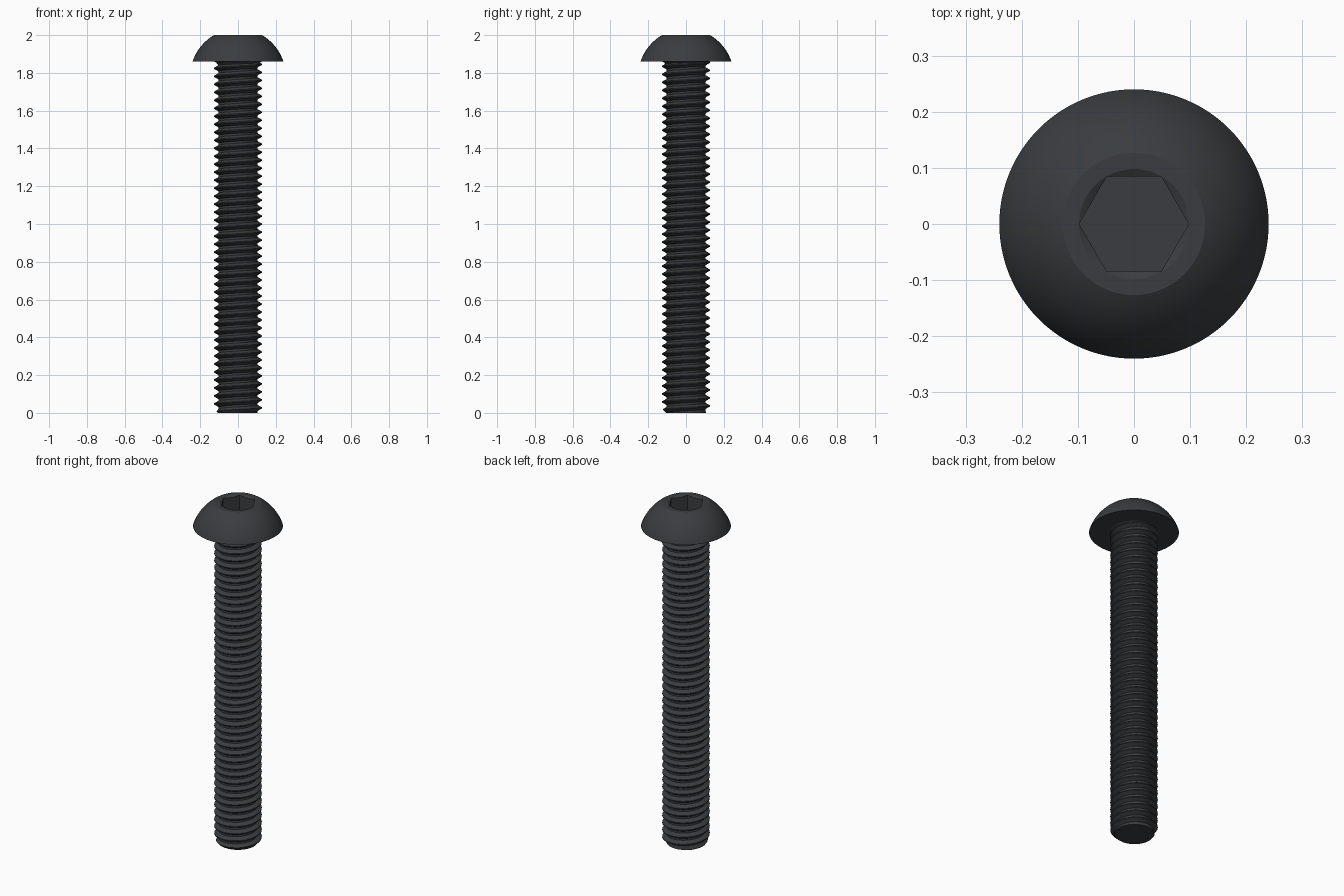
import bpy, bmesh, math

if "Cube" in bpy.data.objects:
    bpy.data.objects.remove(bpy.data.objects["Cube"])

PITCH, MAJOR, MINOR = 0.0423, 0.127, 0.104
SEAT, TOP, SEGS = 1.861, 2.0, 96

steel = bpy.data.materials.new("black_steel")
steel.diffuse_color = (0.042, 0.046, 0.05, 1)
steel.use_nodes = True
steel.node_tree.nodes["Principled BSDF"].inputs["Base Color"].default_value = steel.diffuse_color


def finish(bm, name):
    bmesh.ops.recalc_face_normals(bm, faces=bm.faces)
    mesh = bpy.data.meshes.new(name)
    bm.to_mesh(mesh)
    bm.free()
    mesh.materials.append(steel)
    obj = bpy.data.objects.new(name, mesh)
    bpy.context.collection.objects.link(obj)
    return obj


def revolve(name, profile, segs=SEGS):
    """Closed solid turned from (radius, z) points, capped at both ends."""
    bm = bmesh.new()
    rings = [[bm.verts.new((r * math.cos(2 * math.pi * i / segs),
                            r * math.sin(2 * math.pi * i / segs), z))
              for i in range(segs)] for r, z in profile]
    for a, b in zip(rings, rings[1:]):
        for i in range(segs):
            j = (i + 1) % segs
            bm.faces.new((a[i], a[j], b[j], b[i]))
    bm.faces.new(rings[0])
    bm.faces.new(rings[-1])
    return finish(bm, name)


def smooth(obj, angle=25):
    bpy.ops.object.select_all(action='DESELECT')
    obj.select_set(True)
    bpy.context.view_layer.objects.active = obj
    bpy.ops.object.shade_smooth_by_angle(angle=math.radians(angle))


# domed head: spherical arc from the rim to the flat top
centre, radius = 1.781, 0.253
a0 = math.asin((SEAT - centre) / radius)
a1 = math.asin((TOP - centre) / radius)
dome = [(radius * math.cos(a0 + (a1 - a0) * k / 16),
         centre + radius * math.sin(a0 + (a1 - a0) * k / 16)) for k in range(17)]
head = revolve("button_head", dome)

# hex socket and its conical lead-in
hex_cutter = revolve("hex_cutter", [(0.0975, 1.912), (0.0975, 2.05)], 6)
cone_cutter = revolve("cone_cutter", [(0.06, 1.978), (0.1325, 2.02)])
bpy.context.view_layer.objects.active = head
for cutter in (hex_cutter, cone_cutter):
    mod = head.modifiers.new(cutter.name, 'BOOLEAN')
    mod.operation = 'DIFFERENCE'
    mod.solver = 'EXACT'
    mod.object = cutter
    bpy.ops.object.modifier_apply(modifier=mod.name)
for cutter in (hex_cutter, cone_cutter):
    bpy.data.objects.remove(cutter)
smooth(head)

# threaded shank: right-hand helical surface, trimmed flat at both ends
N = 48
tooth = [(0.0, MINOR), (0.25, MINOR), (0.5625, MAJOR), (0.6875, MAJOR)]
turns = int(SEAT / PITCH) + 4
bm = bmesh.new()
cols = []
for i in range(N):
    ang = 2 * math.pi * i / N
    col = []
    for k in range(-2, turns):
        for f, r in tooth:
            z = PITCH * (k + f + i / N)
            r = min(r, 0.106 + max(z, 0) * 0.9)   # tip chamfer
            col.append(bm.verts.new((r * math.cos(ang), r * math.sin(ang), z)))
    cols.append(col)
for i in range(N):
    a, b = cols[i], cols[(i + 1) % N]
    off = 4 if i == N - 1 else 0                  # wrap climbs one pitch
    for j in range(len(a) - 1):
        if j + 1 + off < len(b):
            bm.faces.new((a[j], b[j + off], b[j + 1 + off], a[j + 1]))
for z, n in ((0, -1), (SEAT + 0.004, 1)):
    bmesh.ops.bisect_plane(bm, geom=bm.verts[:] + bm.edges[:] + bm.faces[:],
                           plane_co=(0, 0, z), plane_no=(0, 0, n), clear_outer=True)
    bmesh.ops.holes_fill(bm, edges=[e for e in bm.edges if e.is_boundary], sides=0)
shank = finish(bm, "threaded_shank")
smooth(shank)

# flared fillet under the head
fillet = revolve("under_head_fillet", [(0.103, 1.833), (0.108, 1.845),
                                       (0.116, 1.855), (0.129, SEAT + 0.001)])
smooth(fillet)
